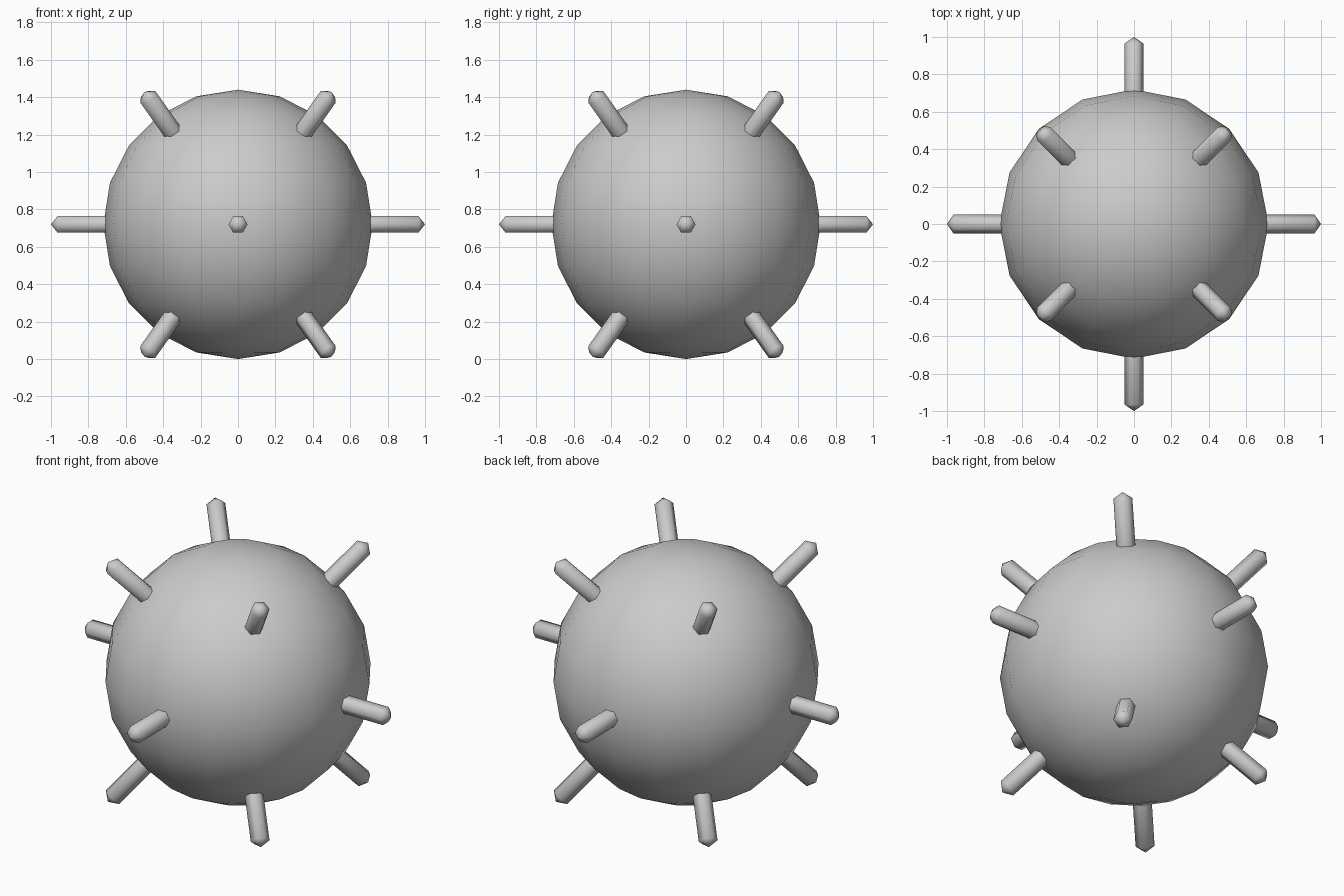
import bpy
import bmesh
from math import radians
from mathutils import Euler, Matrix, Vector

cube = bpy.data.objects.get("Cube")
if cube:
    bpy.data.objects.remove(cube, do_unlink=True)

RADIUS = 0.72
CENTRE = Vector((0, 0, RADIUS))
SPIKE_RADIUS = 0.051
SPIKE_START, SPIKE_SHOULDER, SPIKE_TIP = 0.62, 0.965, 1.0

grey = bpy.data.materials.new("plain_grey")
grey.use_nodes = True
colour = (0.6, 0.6, 0.6, 1)
grey.diffuse_color = colour
grey.node_tree.nodes["Principled BSDF"].inputs["Base Color"].default_value = colour


def add_object(name, bm):
    """Turn a bmesh into a smooth grey object centred on the ball."""
    for face in bm.faces:
        face.smooth = True
    mesh = bpy.data.meshes.new(name)
    bm.to_mesh(mesh)
    bm.free()
    mesh.materials.append(grey)
    obj = bpy.data.objects.new(name, mesh)
    obj.location = CENTRE
    bpy.context.collection.objects.link(obj)
    return obj


def add_spike(name, azimuth, elevation):
    """Six-sided rod with a low pointed end, radiating from the centre."""
    bm = bmesh.new()
    middle = (SPIKE_START + SPIKE_SHOULDER) / 2
    bmesh.ops.create_cone(bm, cap_ends=True, segments=6,
                          radius1=SPIKE_RADIUS, radius2=SPIKE_RADIUS,
                          depth=SPIKE_SHOULDER - SPIKE_START,
                          matrix=Matrix.Translation((0, 0, middle)))
    bm.normal_update()
    cap = [f for f in bm.faces if f.normal.z > 0.9]
    tip = bmesh.ops.poke(bm, faces=cap)["verts"][0]
    tip.co.z = SPIKE_TIP
    # The hidden inner end stays open
    bmesh.ops.delete(bm, geom=[f for f in bm.faces if f.normal.z < -0.9],
                     context="FACES_ONLY")
    obj = add_object(name, bm)
    obj.rotation_euler = Euler((0, radians(90 - elevation), radians(azimuth)))


# Ball
ball = bmesh.new()
bmesh.ops.create_uvsphere(ball, u_segments=16, v_segments=10, radius=RADIUS)
add_object("ball", ball)

# Spikes: four level, four slanting up, four slanting down
for i in range(4):
    add_spike(f"level_spike_{i + 1}", 90 * i, 0)
    add_spike(f"upper_spike_{i + 1}", 90 * i + 45, 45)
    add_spike(f"lower_spike_{i + 1}", 90 * i + 45, -45)
